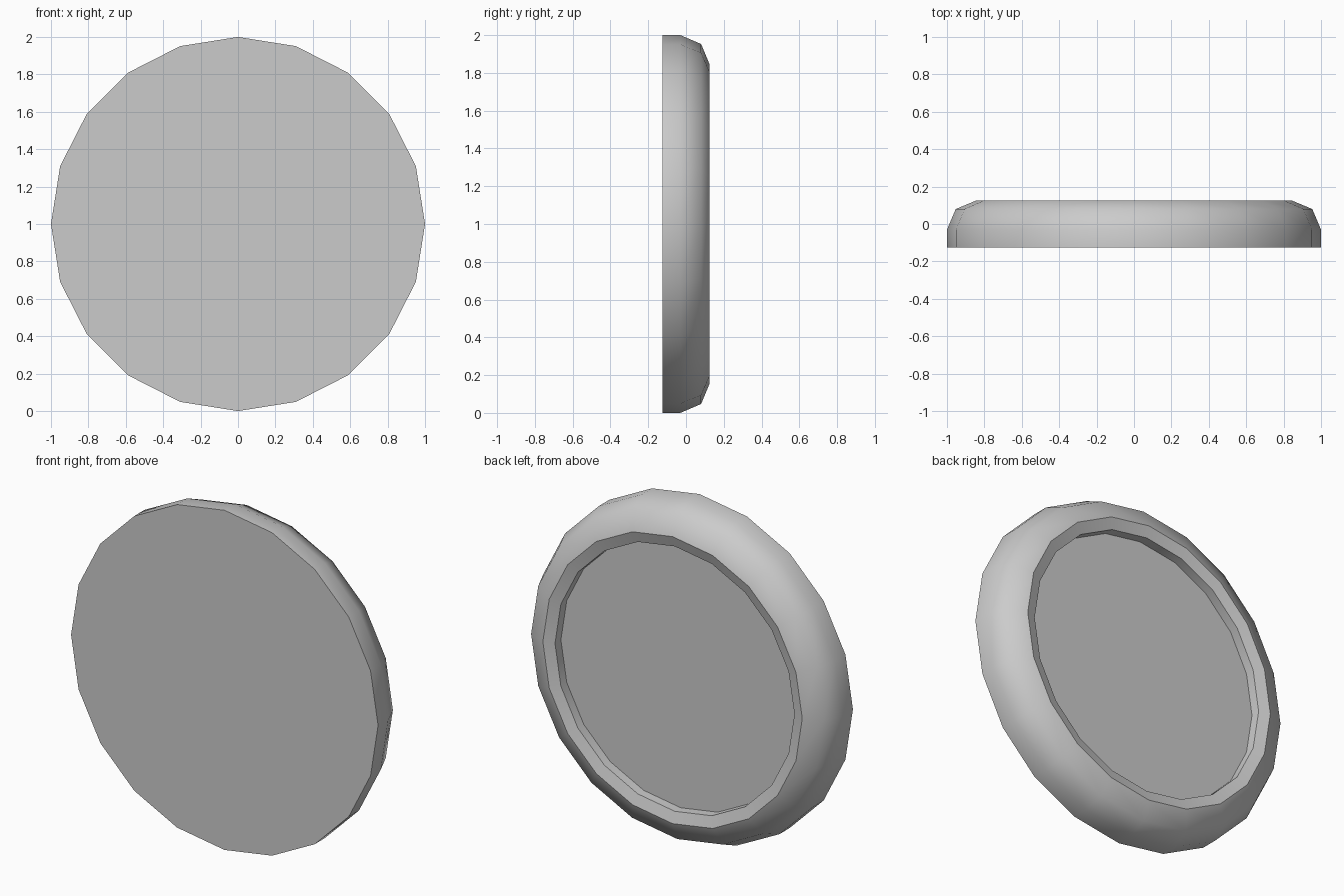
import bpy, bmesh, math

if "Cube" in bpy.data.objects:
    bpy.data.objects.remove(bpy.data.objects["Cube"])

SIDES = 20
# (radius, y, sharp ring) from front edge, over the rounded rim, to recess floor
PROFILE = [
    (1.00, -0.125, True),
    (1.00, -0.03, False),
    (0.953, 0.08, False),
    (0.845, 0.125, True),
    (0.78, 0.105, True),
    (0.78, 0.05, True),
]


def ring(bm, r, y):
    return [bm.verts.new((r * math.cos(2 * math.pi * i / SIDES), y,
                          1 + r * math.sin(2 * math.pi * i / SIDES)))
            for i in range(SIDES)]


bm = bmesh.new()
rings = [ring(bm, r, y) for r, y, _ in PROFILE]

# rounded rim and recess wall
for a, b in zip(rings, rings[1:]):
    for i in range(SIDES):
        j = (i + 1) % SIDES
        bm.faces.new((a[i], a[j], b[j], b[i])).smooth = True

# flat front face and recessed back floor
bm.faces.new(rings[0])
bm.faces.new(rings[-1])
bmesh.ops.recalc_face_normals(bm, faces=bm.faces[:])

# crisp edges around the faces and the lip
for verts, (_, _, sharp) in zip(rings, PROFILE):
    if sharp:
        for i in range(SIDES):
            bm.edges.get((verts[i], verts[(i + 1) % SIDES])).smooth = False

mesh = bpy.data.meshes.new("round_disc")
bm.to_mesh(mesh)
bm.free()
disc = bpy.data.objects.new("round_disc", mesh)
bpy.context.collection.objects.link(disc)
